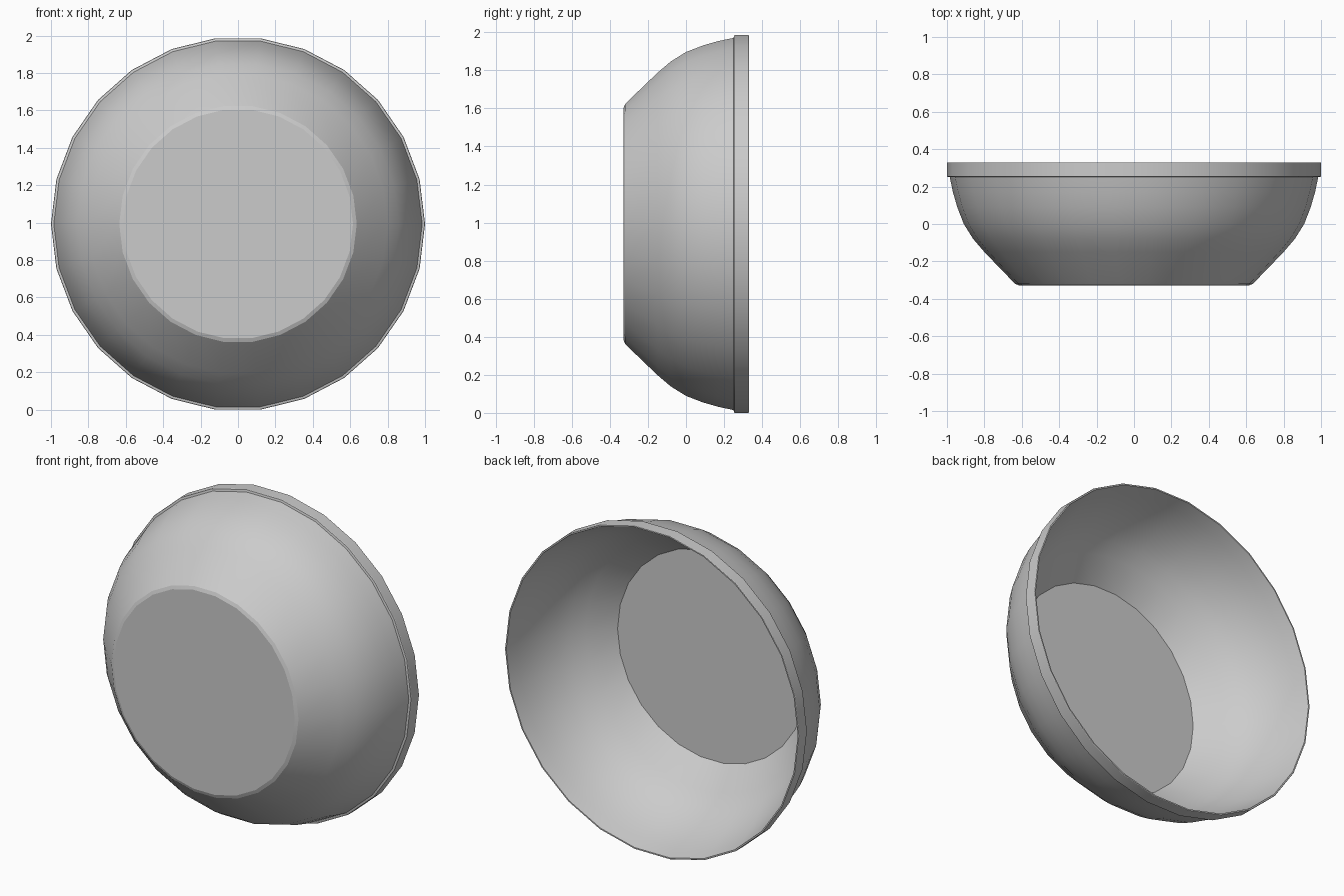
import bpy, bmesh
from math import cos, sin, pi, radians

if "Cube" in bpy.data.objects:
    bpy.data.objects.remove(bpy.data.objects["Cube"])

SIDES = 26
CZ = cos(pi / SIDES)  # bowl lies on a flat facet of its rim

# Closed wall profile as (radius, y): outer base -> lip -> inner base
outer = [(0.615, -0.328), (0.635, -0.32), (0.655, -0.30), (0.80, -0.15),
         (0.86, -0.08), (0.91, 0.0), (0.945, 0.09), (0.968, 0.17), (0.985, 0.25)]
lip = [(0.998, 0.253), (1.0, 0.257), (1.0, 0.327), (0.998, 0.33), (0.99, 0.33)]
inner = [(0.972, 0.25), (0.95, 0.17), (0.92, 0.09), (0.88, 0.01),
         (0.83, -0.065), (0.77, -0.125), (0.64, -0.25)]

bm = bmesh.new()


def ring(r, y):
    return [bm.verts.new((r * cos(2 * pi * i / SIDES), y,
                          CZ + r * sin(2 * pi * i / SIDES))) for i in range(SIDES)]


# Lathe the wall around the y axis
rings = [ring(r, y) for r, y in outer + lip + inner]
for a, b in zip(rings, rings[1:]):
    for i in range(SIDES):
        j = (i + 1) % SIDES
        bm.faces.new((a[i], a[j], b[j], b[i]))

# Flat outer base and inner floor
bm.faces.new(rings[0])
bm.faces.new(rings[-1])
bmesh.ops.recalc_face_normals(bm, faces=bm.faces[:])

mesh = bpy.data.meshes.new("bowl")
bm.to_mesh(mesh)
bm.free()
bowl = bpy.data.objects.new("bowl", mesh)
bpy.context.collection.objects.link(bowl)

# Smooth walls, crisp base and lip edges
bpy.context.view_layer.objects.active = bowl
bowl.select_set(True)
bpy.ops.object.shade_smooth_by_angle(angle=radians(20))
